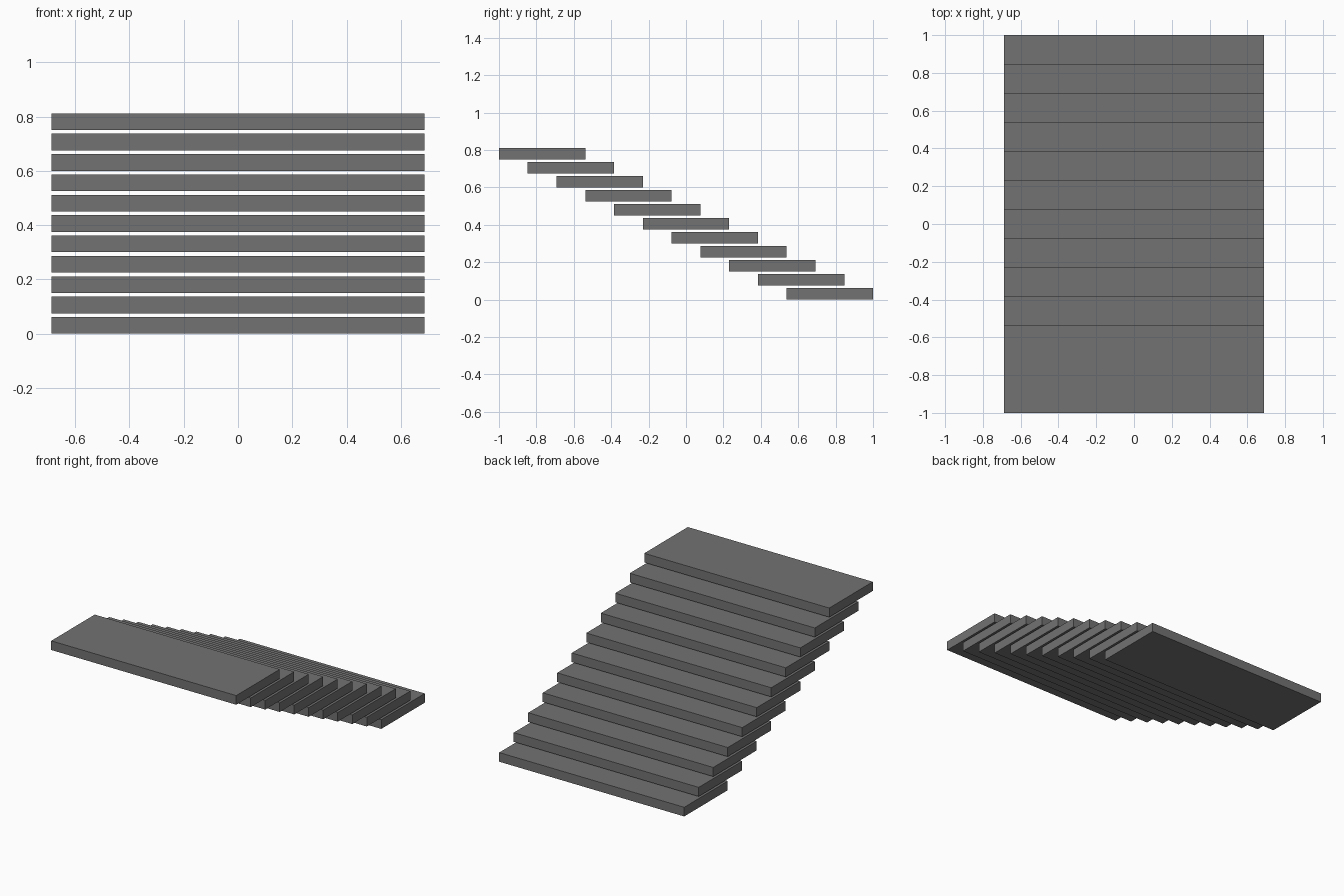
import bpy

if "Cube" in bpy.data.objects:
    bpy.data.objects.remove(bpy.data.objects["Cube"])

COUNT = 11            # number of treads
UNIT = 2.0 / 13       # horizontal run of each step
WIDTH = 1.374
DEPTH = 3 * UNIT      # each tread overlaps the next ones
THICK = 0.0615
RISE = 0.075

grey = bpy.data.materials.new("dark_grey")
grey.diffuse_color = (0.17, 0.17, 0.17, 1)
grey.use_nodes = True
grey.node_tree.nodes["Principled BSDF"].inputs["Base Color"].default_value = grey.diffuse_color


def tread(index):
    """One floating slab; index 0 is the lowest, at the back."""
    y = 1.0 - DEPTH / 2 - index * UNIT
    z = THICK / 2 + index * RISE
    bpy.ops.mesh.primitive_cube_add(size=1, location=(0, y, z))
    ob = bpy.context.object
    ob.name = f"stair_tread_{index + 1:02d}"
    ob.scale = (WIDTH, DEPTH, THICK)
    bpy.ops.object.transform_apply(location=False, rotation=False, scale=True)
    ob.data.materials.append(grey)


# Flight of treads climbing towards the front
for i in range(COUNT):
    tread(i)
